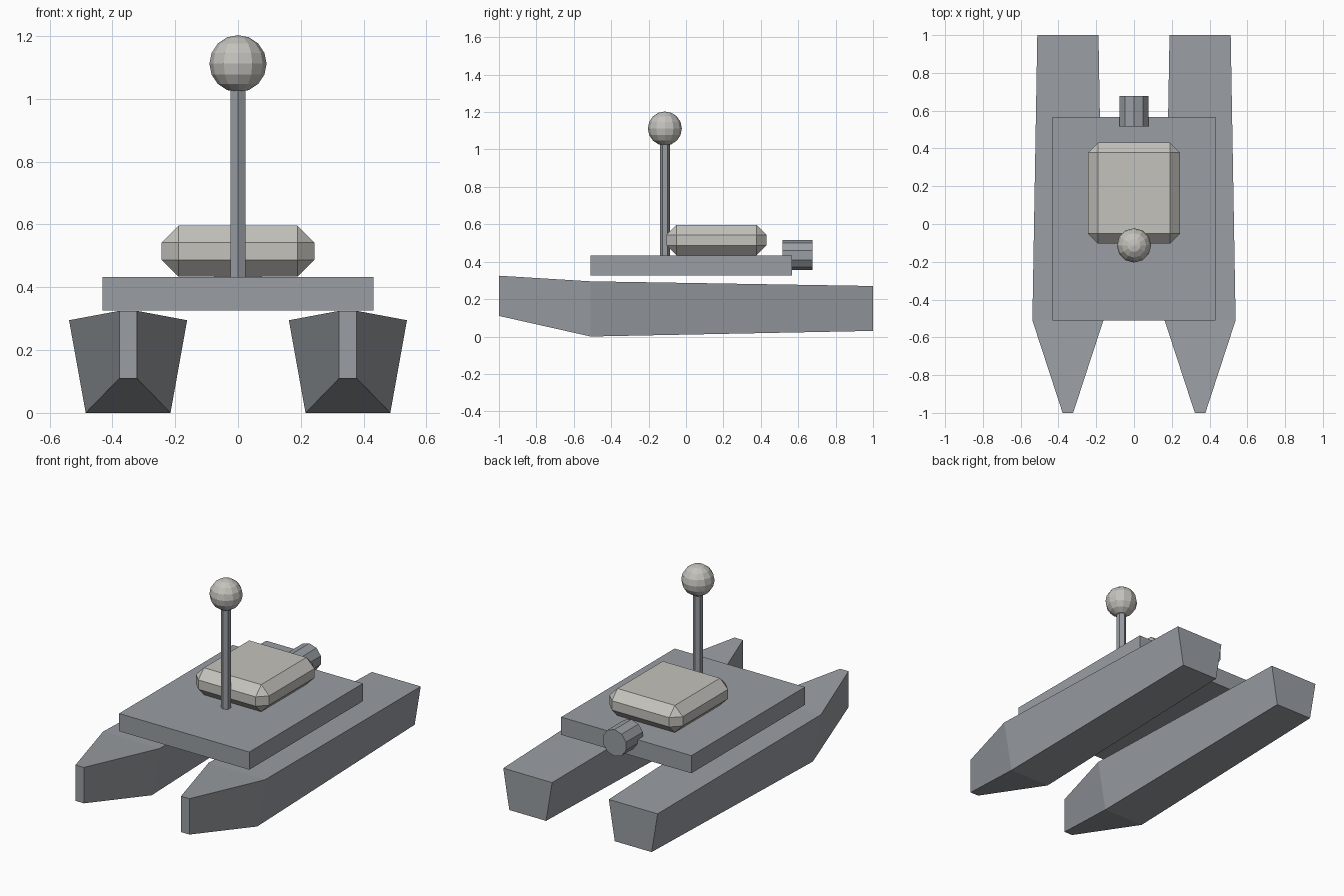
import bpy
import bmesh
from math import radians

cube = bpy.data.objects.get("Cube")
if cube:
    bpy.data.objects.remove(cube, do_unlink=True)


def make_material(name, rgb):
    mat = bpy.data.materials.new(name)
    mat.use_nodes = True
    color = (*rgb, 1)
    mat.diffuse_color = color
    bsdf = next(n for n in mat.node_tree.nodes if n.type == 'BSDF_PRINCIPLED')
    bsdf.inputs["Base Color"].default_value = color
    return mat


grey = make_material("blue_grey", (0.32, 0.34, 0.365))
cream = make_material("warm_light_grey", (0.55, 0.54, 0.505))


def finish(name, mat):
    obj = bpy.context.object
    obj.name = name
    obj.data.name = name
    obj.data.materials.append(mat)
    return obj


def box(name, mat, location, size):
    bpy.ops.mesh.primitive_cube_add(size=1, location=location)
    obj = finish(name, mat)
    obj.scale = size
    bpy.ops.object.transform_apply(location=False, rotation=False, scale=True)
    return obj


def cylinder(name, mat, sides, radius, depth, location, tilt=0):
    bpy.ops.mesh.primitive_cylinder_add(vertices=sides, radius=radius, depth=depth,
                                        location=location, rotation=(tilt, 0, 0))
    return finish(name, mat)


def hull(name, center_x):
    """Loft a flared hull through bow, shoulder and stern sections."""
    # y, half width at top, half width at bottom, top z, bottom z
    sections = [(-1.0, 0.028, 0.028, 0.325, 0.11),
                (-0.51, 0.188, 0.135, 0.295, 0.0),
                (1.0, 0.162, 0.122, 0.27, 0.03)]
    bm = bmesh.new()
    rings = []
    for y, top, low, z_top, z_low in sections:
        ring = [(-top, z_top), (top, z_top), (low, z_low), (-low, z_low)]
        rings.append([bm.verts.new((x, y, z)) for x, z in ring])
    for a, b in zip(rings, rings[1:]):
        for i in range(4):
            j = (i + 1) % 4
            bm.faces.new((a[i], a[j], b[j], b[i]))
    bm.faces.new(rings[0])
    bm.faces.new(rings[-1])
    bmesh.ops.recalc_face_normals(bm, faces=bm.faces)
    mesh = bpy.data.meshes.new(name)
    bm.to_mesh(mesh)
    bm.free()
    mesh.materials.append(grey)
    obj = bpy.data.objects.new(name, mesh)
    obj.location.x = center_x
    bpy.context.collection.objects.link(obj)


# Twin hulls
for side, sign in (("left", 1), ("right", -1)):
    hull(side + "_hull", sign * 0.35)

# Deck
box("deck", grey, (0, 0.028, 0.379), (0.864, 1.076, 0.106))

# Chamfered equipment pod
pod = box("equipment_pod", cream, (0, 0.163, 0.515), (0.486, 0.535, 0.162))
bevel = pod.modifiers.new("chamfer", 'BEVEL')
bevel.width = 0.053
bevel.segments = 1

# Mast with ball on top
cylinder("mast", grey, 6, 0.027, 0.61, (0, -0.113, 0.735))
bpy.ops.mesh.primitive_uv_sphere_add(segments=12, ring_count=8, radius=0.091,
                                     location=(0, -0.113, 1.112))
finish("mast_ball", cream)

# Stern motor, lying along the boat
cylinder("stern_motor", grey, 10, 0.08, 0.16, (0, 0.597, 0.435), radians(90))
